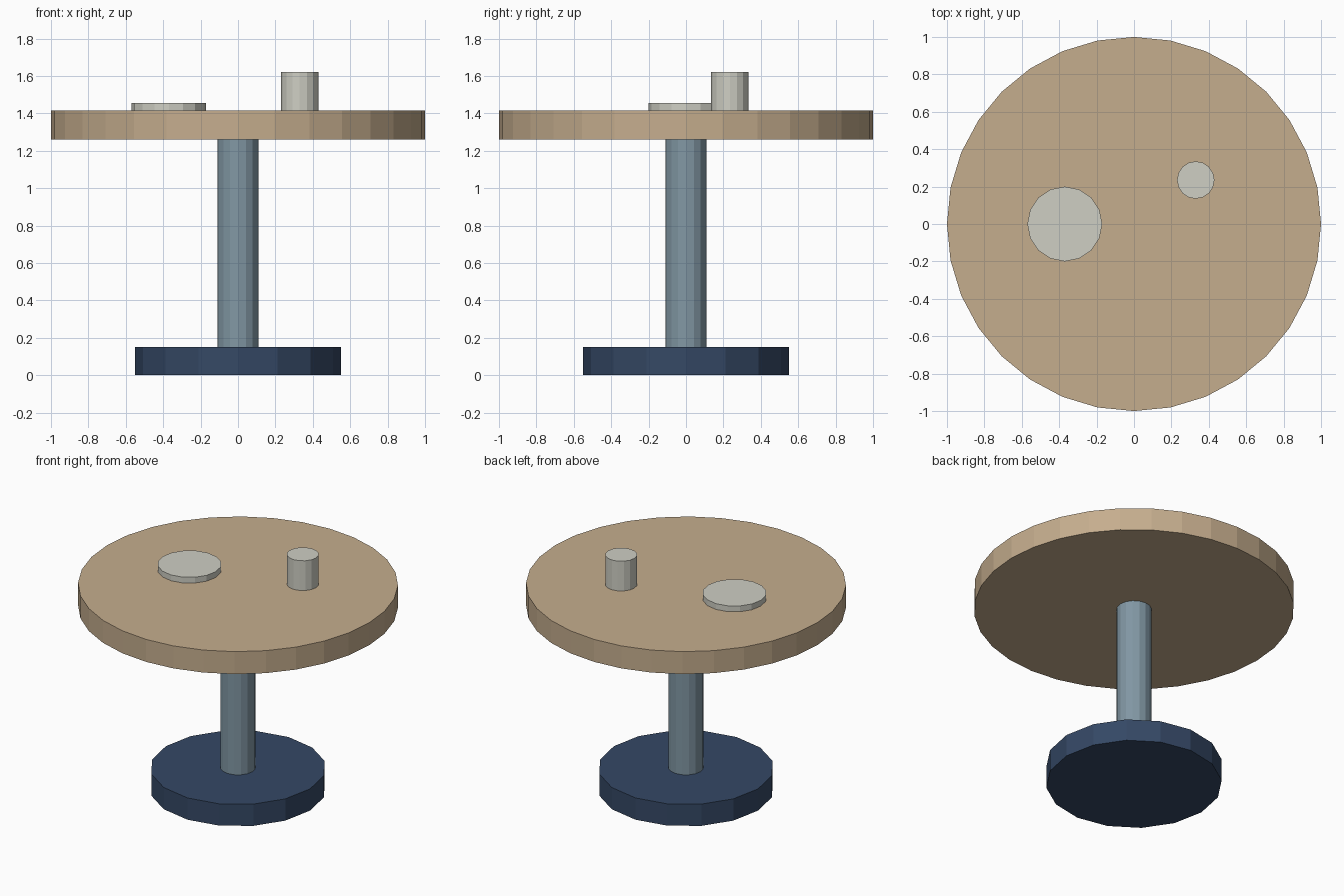
import bpy

if "Cube" in bpy.data.objects:
    bpy.data.objects.remove(bpy.data.objects["Cube"])


def material(name, rgb):
    m = bpy.data.materials.new(name)
    m.diffuse_color = (*rgb, 1.0)
    m.use_nodes = True
    m.node_tree.nodes["Principled BSDF"].inputs["Base Color"].default_value = m.diffuse_color
    return m


def disc(name, radius, z0, z1, sides, mat, x=0.0, y=0.0):
    bpy.ops.mesh.primitive_cylinder_add(
        vertices=sides, radius=radius, depth=z1 - z0,
        location=(x, y, (z0 + z1) / 2))
    ob = bpy.context.object
    ob.name = name
    ob.data.materials.append(mat)
    return ob


navy = material("navy", (0.035, 0.065, 0.13))
steel = material("steel_blue", (0.22, 0.31, 0.37))
wood = material("tan_wood", (0.56, 0.42, 0.27))
china = material("pale_china", (0.62, 0.62, 0.55))

# Pedestal
disc("base", 0.55, 0.0, 0.15, 16, navy)
disc("column", 0.11, 0.15, 1.26, 16, steel)

# Round top
disc("table_top", 1.0, 1.26, 1.415, 32, wood)

# Tableware
disc("plate", 0.2, 1.415, 1.455, 16, china, x=-0.37)
disc("cup", 0.1, 1.415, 1.62, 16, china, x=0.33, y=0.235)
